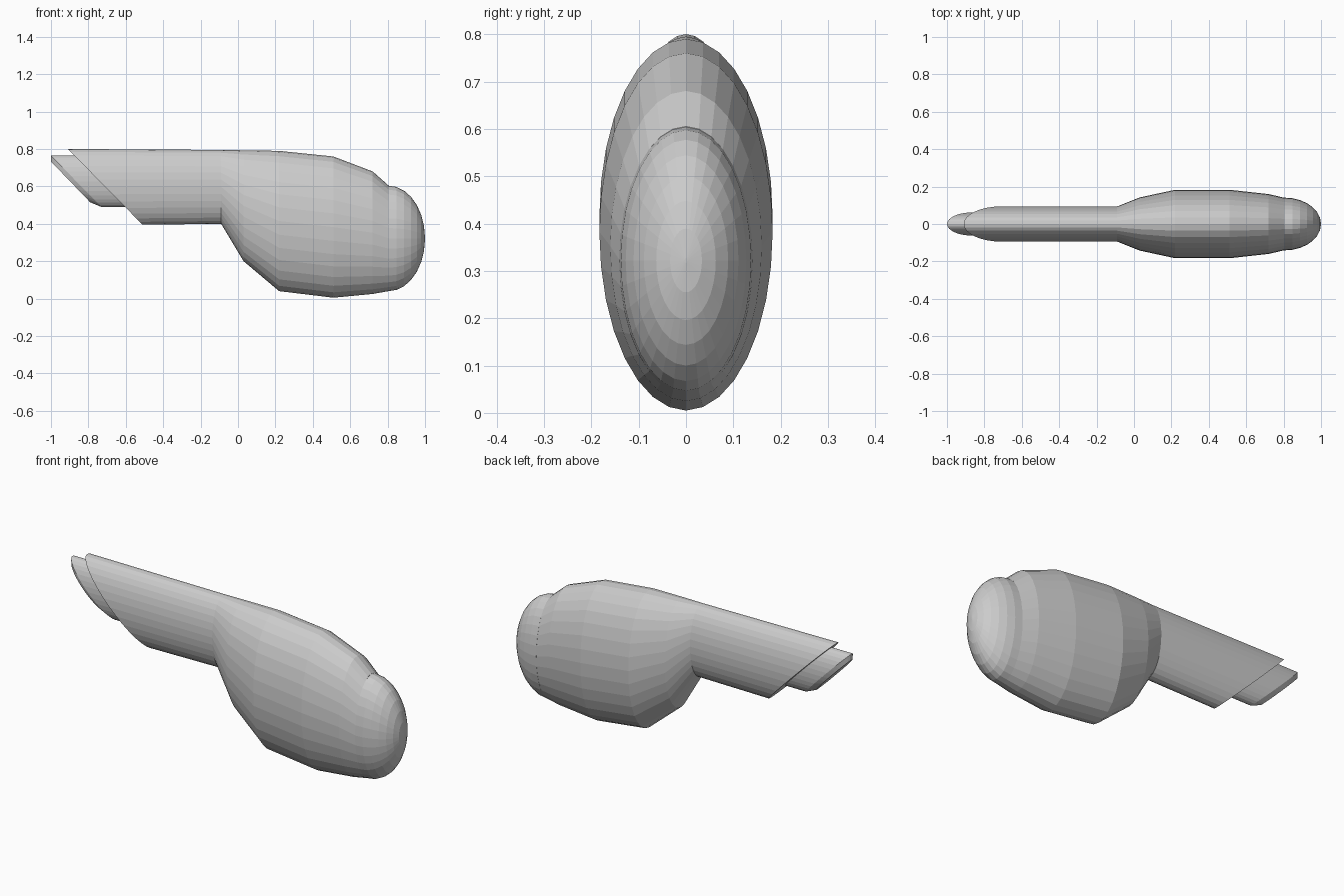
import bpy, bmesh, math

if "Cube" in bpy.data.objects:
    bpy.data.objects.remove(bpy.data.objects["Cube"])

SIDES = 32


def loft(name, rings):
    """Skin elliptical rings, each (top x, top z, bottom x, bottom z, half width)."""
    bm = bmesh.new()
    loops = []
    for xt, zt, xb, zb, w in rings:
        loop = []
        for i in range(SIDES):
            a = 2 * math.pi * i / SIDES
            t = (1 - math.cos(a)) / 2
            loop.append(bm.verts.new((xt + (xb - xt) * t, w * math.sin(a), zt + (zb - zt) * t)))
        loops.append(loop)
    for a, b in zip(loops, loops[1:]):
        for i in range(SIDES):
            j = (i + 1) % SIDES
            bm.faces.new((a[i], a[j], b[j], b[i]))
    bm.faces.new(loops[0])
    bm.faces.new(loops[-1])
    bmesh.ops.recalc_face_normals(bm, faces=bm.faces)
    mesh = bpy.data.meshes.new(name)
    bm.to_mesh(mesh)
    bm.free()
    obj = bpy.data.objects.new(name, mesh)
    bpy.context.collection.objects.link(obj)
    return obj


# Rear tube with slanted end, flaring into the bulbous pod
loft("pod_and_tube", [
    (-0.91, 0.80, -0.51, 0.395, 0.094),
    (-0.09, 0.795, -0.09, 0.40, 0.094),
    (0.03, 0.793, 0.03, 0.20, 0.142),
    (0.22, 0.79, 0.22, 0.04, 0.183),
    (0.51, 0.76, 0.51, 0.005, 0.183),
    (0.72, 0.68, 0.72, 0.025, 0.16),
    (0.805, 0.605, 0.805, 0.04, 0.14),
])

# Rounded nose dome
nose = []
for k in range(8):
    a = math.radians(k * 12.7)
    h, x = 0.282 * math.cos(a), 0.805 + 0.195 * math.sin(a)
    nose.append((x, 0.322 + h, x, 0.322 - h, h * 0.5))
loft("nose_dome", nose)

# Narrow inner tube with a chamfered slanted end
loft("inner_tube", [
    (-0.60, 0.765, -0.45, 0.49, 0.062),
    (-1.00, 0.765, -0.73, 0.49, 0.062),
    (-1.00, 0.733, -0.79, 0.515, 0.05),
])
